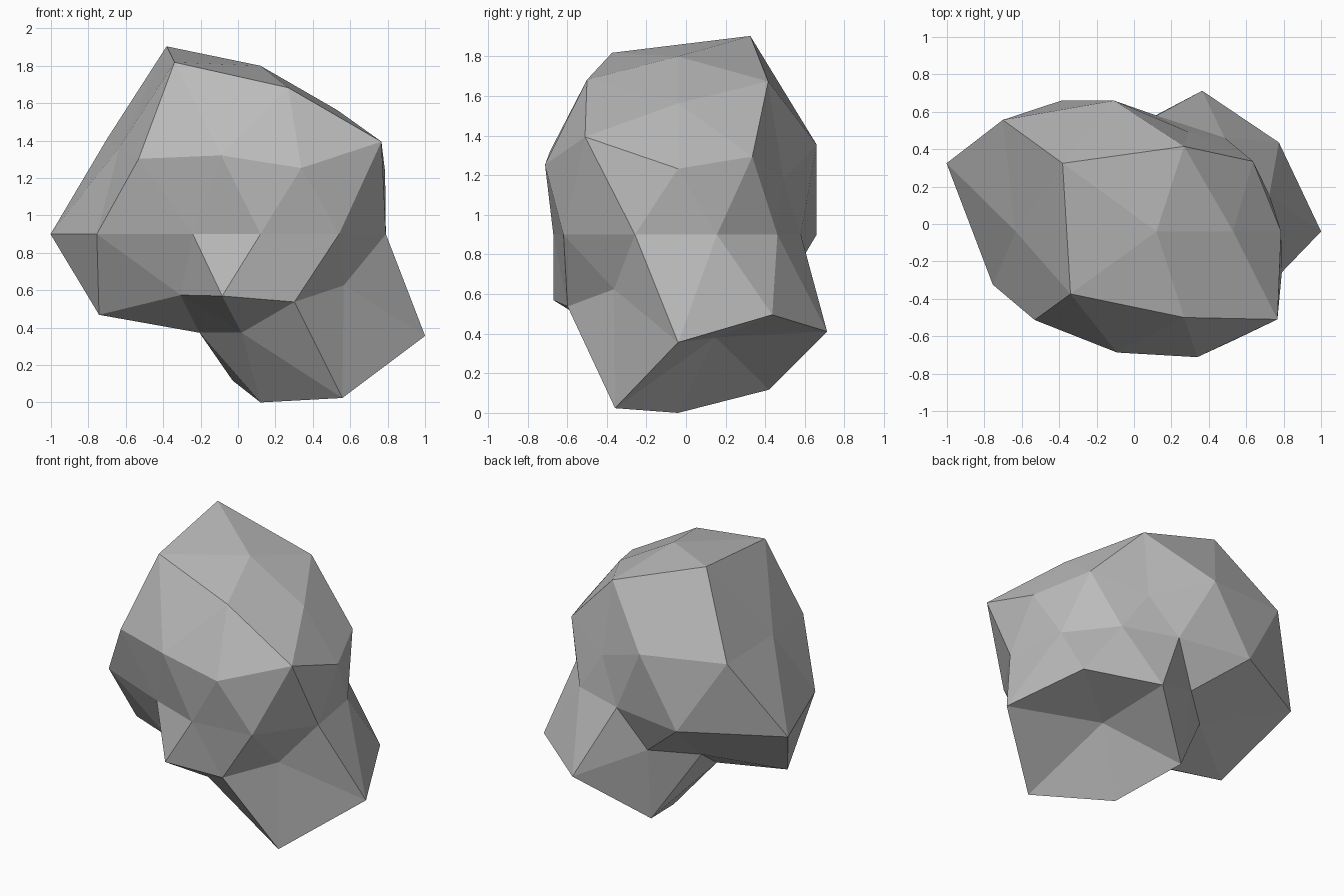
import bpy
import math

# Remove the default object
default_cube = bpy.data.objects.get("Cube")
if default_cube:
    bpy.data.objects.remove(default_cube, do_unlink=True)


def make_material(name, colour):
    material = bpy.data.materials.new(name)
    material.use_nodes = True
    material.diffuse_color = colour
    shader = next(n for n in material.node_tree.nodes if n.type == "BSDF_PRINCIPLED")
    shader.inputs["Base Color"].default_value = colour
    return material


def azimuth(vertex):
    """Whole-degree angle around the upright axis, counted from +x."""
    return round(math.degrees(math.atan2(vertex.co.y, vertex.co.x))) % 360


# Rock: a coarse faceted ball whose vertices are pushed in or out from its core
bpy.ops.mesh.primitive_ico_sphere_add(subdivisions=2, radius=1, location=(0.12, -0.04, 0.9))
rock = bpy.context.object
rock.name = "rock"
rock.data.name = "rock"

# Distance from the core for each ring of vertices, counter-clockwise from +x;
# rings are keyed by their height on the unit ball
ring_radii = {
    1.0: [0.9],
    0.85: [0.78, 0.91, 1.18, 1.08, 0.92],
    0.526: [0.75, 0.865, 0.885, 0.8, 0.94],
    0.447: [0.745, 0.625, 1.135, 0.9, 0.79],
    0.0: [0.635, 0.62, 0.62, 0.865, 1.18, 0.92, 0.615, 0.63, 0.715, 0.705],
    -0.447: [0.905, 0.625, 0.965, 0.74, 0.615],
    -0.526: [1.035, 0.93, 0.62, 0.62, 0.69],
    -0.85: [0.61, 0.92, 0.62, 0.62, 1.03],
    -1.0: [0.9],
}

# Collect every ring before moving anything
rings = []
for height, radii in ring_radii.items():
    ring = [v for v in rock.data.vertices if abs(v.co.z - height) < 0.03]
    rings.append((sorted(ring, key=azimuth), radii))

for ring, radii in rings:
    for vertex, radius in zip(ring, radii):
        vertex.co = vertex.co.normalized() * radius

# Flat facets in a single stone colour
for face in rock.data.polygons:
    face.use_smooth = False
rock.data.materials.append(make_material("grey stone", (0.5, 0.5, 0.5, 1.0)))
rock.data.update()
